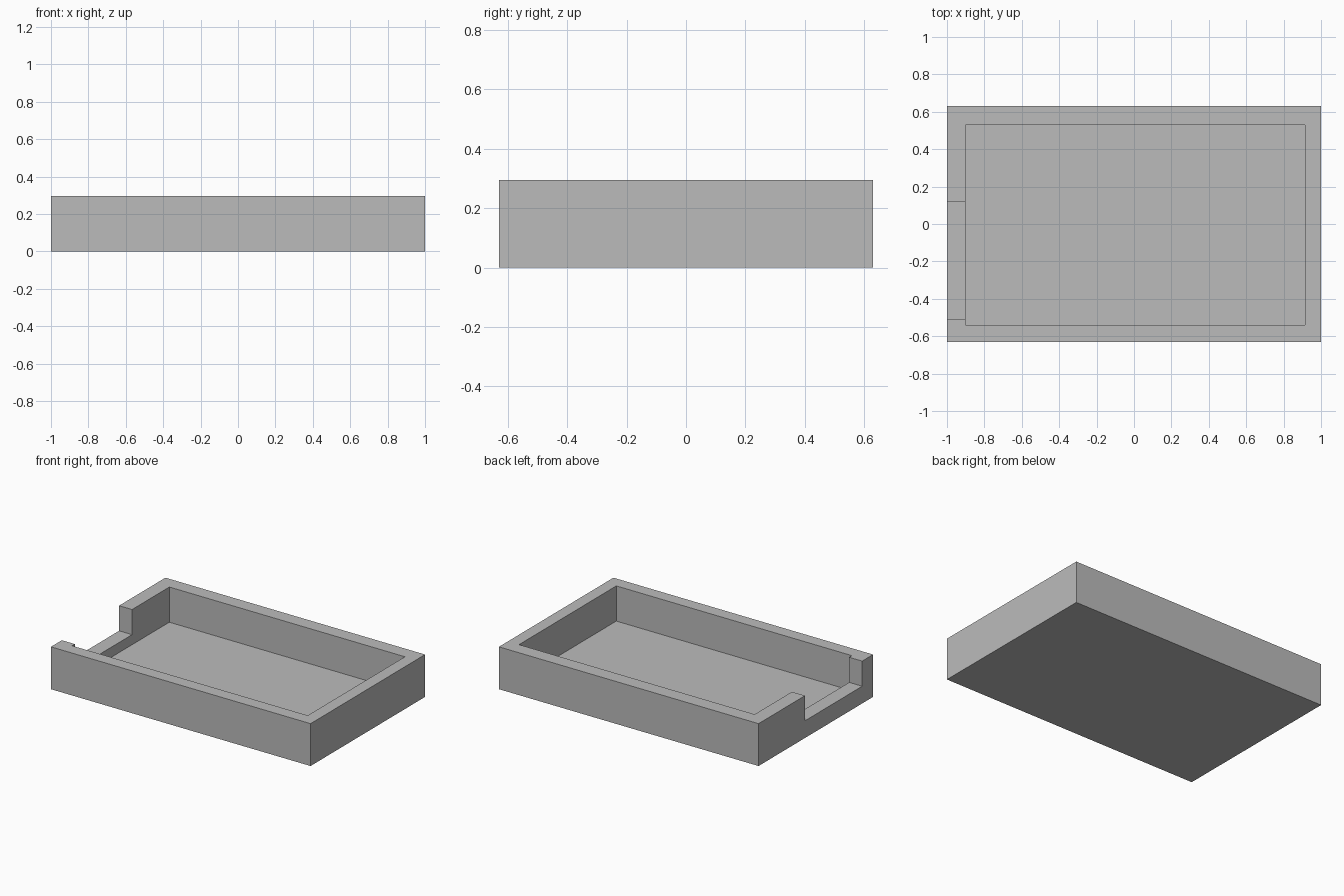
import bpy

if "Cube" in bpy.data.objects:
    bpy.data.objects.remove(bpy.data.objects["Cube"], do_unlink=True)

grey = bpy.data.materials.new("plain grey")
grey.use_nodes = True
colour = (0.5, 0.5, 0.5, 1)
grey.diffuse_color = colour
grey.node_tree.nodes["Principled BSDF"].inputs["Base Color"].default_value = colour


def box(name, low, high):
    """Box between two opposite corners."""
    bpy.ops.mesh.primitive_cube_add(size=1, location=[(a + b) / 2 for a, b in zip(low, high)])
    obj = bpy.context.object
    obj.name = name
    obj.scale = [b - a for a, b in zip(low, high)]
    bpy.ops.object.transform_apply(location=False, rotation=False, scale=True)
    obj.data.materials.append(grey)
    return obj


# Solid block for the tray
tray = box("tray", (-1, -0.63, 0), (1, 0.63, 0.295))

# Main recess, and the opening through the end wall
cutters = [
    box("recess_cutter", (-0.9, -0.54, 0.05), (0.915, 0.53, 0.5)),
    box("opening_cutter", (-1.2, -0.51, 0.12), (-0.8, 0.12, 0.6)),
]
for cutter in cutters:
    cutter.hide_render = True
    cutter.hide_set(True)
    cut = tray.modifiers.new(cutter.name, "BOOLEAN")
    cut.operation = "DIFFERENCE"
    cut.solver = "EXACT"
    cut.object = cutter

# Apply the cuts and discard the cutters
bpy.context.view_layer.objects.active = tray
for name in [m.name for m in tray.modifiers]:
    bpy.ops.object.modifier_apply(modifier=name)
for cutter in cutters:
    bpy.data.objects.remove(cutter, do_unlink=True)
